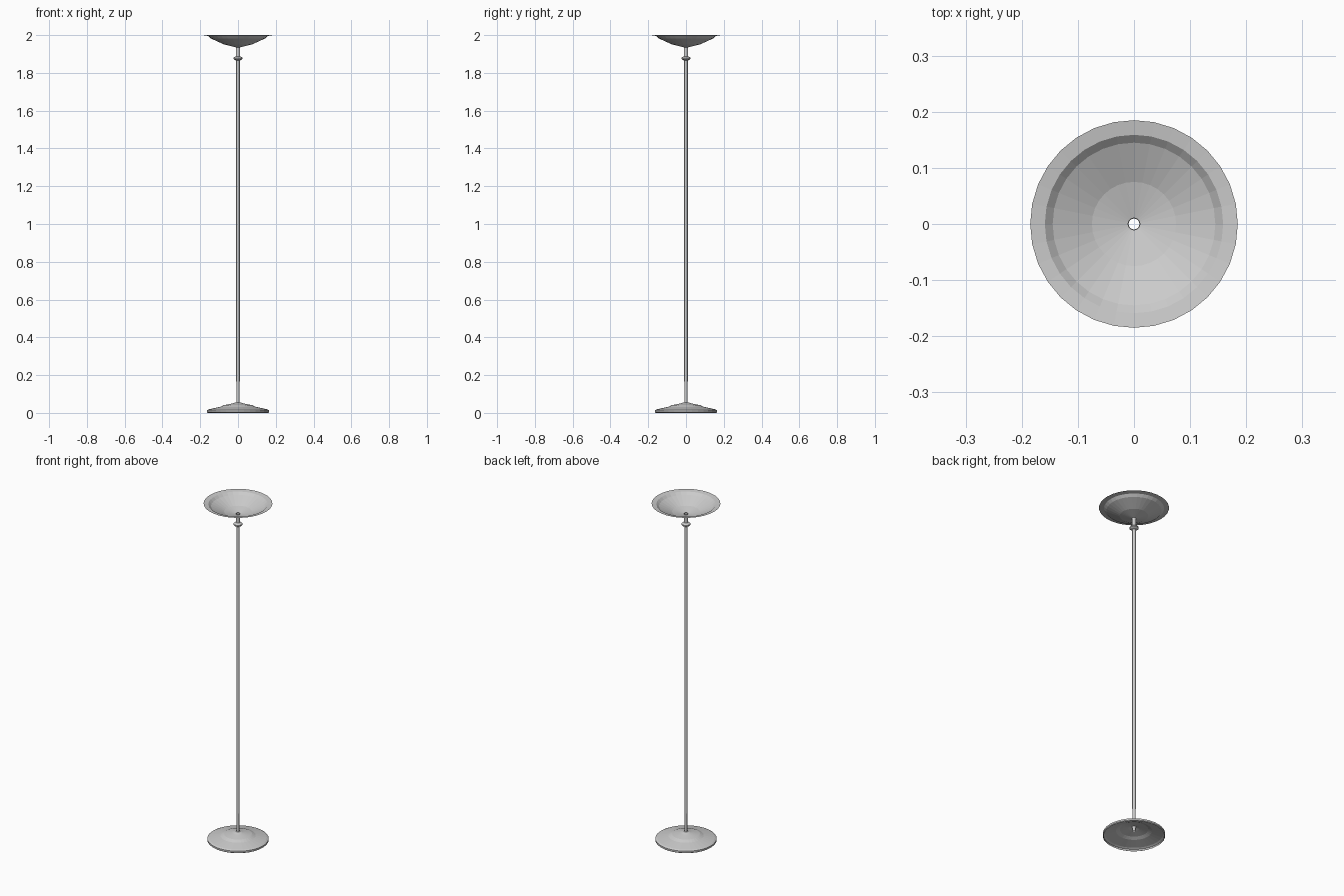
import bpy, bmesh
from math import cos, sin, tau

if "Cube" in bpy.data.objects:
    bpy.data.objects.remove(bpy.data.objects["Cube"])


def lathe(name, profile, sides=32):
    """Revolve an open (radius, z) profile around the z axis."""
    bm = bmesh.new()
    rings = [[bm.verts.new((r * cos(tau * i / sides), r * sin(tau * i / sides), z))
              for i in range(sides)] for r, z in profile]
    for a, b in zip(rings, rings[1:]):
        for i in range(sides):
            j = (i + 1) % sides
            bm.faces.new((a[i], a[j], b[j], b[i]))
    mesh = bpy.data.meshes.new(name)
    bm.to_mesh(mesh)
    bm.free()
    obj = bpy.data.objects.new(name, mesh)
    bpy.context.collection.objects.link(obj)
    return obj


# Weighted foot: thin stepped dome, hollow underneath
lathe("base", [(0.16, 0), (0.165, 0.004), (0.165, 0.014), (0.155, 0.019),
               (0.095, 0.032), (0.075, 0.041), (0.03, 0.050), (0.01, 0.056)])

# Open tubular pole with a slimmer sleeve at the foot
lathe("lower_pole", [(0.008, 0.03), (0.008, 0.17)], 16)
lathe("pole", [(0.0095, 0.165), (0.0095, 1.88)], 16)

# Collar disc and neck under the bowl
lathe("collar", [(0.0095, 1.866), (0.018, 1.869), (0.024, 1.874), (0.024, 1.880),
                 (0.018, 1.885), (0.0105, 1.888)], 24)
lathe("neck", [(0.0105, 1.88), (0.0105, 1.94)], 16)

# Shallow uplight bowl with a flared rim
lathe("bowl", [(0.0105, 1.935), (0.075, 1.951), (0.145, 1.983),
               (0.159, 1.996), (0.185, 2.0)])
